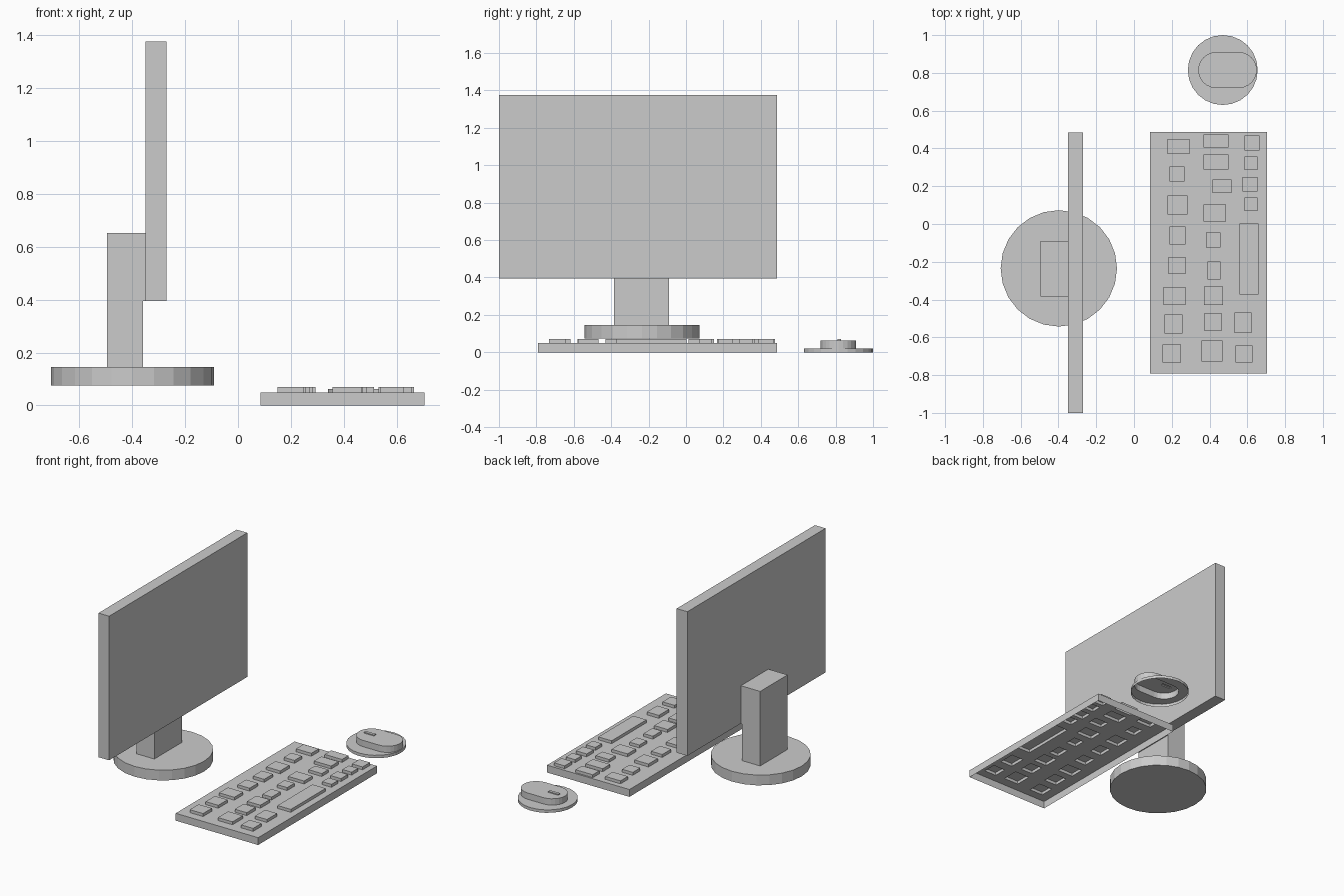
import bpy
import bmesh
from math import cos, sin, pi

cube = bpy.data.objects.get("Cube")
if cube:
    bpy.data.objects.remove(cube, do_unlink=True)

grey = bpy.data.materials.new("plain_grey")
grey.use_nodes = True
grey.diffuse_color = (0.6, 0.6, 0.6, 1)
grey.node_tree.nodes["Principled BSDF"].inputs["Base Color"].default_value = (0.6, 0.6, 0.6, 1)


def rectangle(x, y, width, depth):
    w, d = width / 2, depth / 2
    return [(x - w, y - d), (x + w, y - d), (x + w, y + d), (x - w, y + d)]


def circle(x, y, radius, sides=24):
    return [(x + radius * cos(2 * pi * i / sides), y + radius * sin(2 * pi * i / sides))
            for i in range(sides)]


def stadium(left, right, y, radius, steps=12):
    """Rounded slot outline lying along x."""
    outline = []
    for centre, start in ((right - radius, -pi / 2), (left + radius, pi / 2)):
        for i in range(steps + 1):
            angle = start + pi * i / steps
            outline.append((centre + radius * cos(angle), y + radius * sin(angle)))
    return outline


def finish(name, bm):
    mesh = bpy.data.meshes.new(name)
    bm.to_mesh(mesh)
    bm.free()
    mesh.materials.append(grey)
    obj = bpy.data.objects.new(name, mesh)
    bpy.context.collection.objects.link(obj)
    return obj


def extrude_outline(name, outline, bottom, top, holes=(), closed=False):
    """Walls and a top cap, with optional openings in the cap and a bottom face."""
    bm = bmesh.new()

    def ring(points, z):
        return [bm.verts.new((x, y, z)) for x, y in points]

    def ring_edges(verts):
        return [bm.edges.new((v, verts[i - 1])) for i, v in enumerate(verts)]

    upper = ring(outline, top)
    edges = ring_edges(upper)
    for hole in holes:
        edges += ring_edges(ring(hole, top))
    bmesh.ops.triangle_fill(bm, edges=edges, use_beauty=True, normal=(0, 0, 1))
    for face in bm.faces:
        face.normal_update()
        if face.normal.z < 0:
            face.normal_flip()
    lower = ring(outline, bottom)
    for i in range(len(outline)):
        bm.faces.new((lower[i - 1], lower[i], upper[i], upper[i - 1]))
    if closed:
        bm.faces.new(lower[::-1])
    return finish(name, bm)


# Monitor: panel, round foot and notched stand
extrude_outline("screen_panel", rectangle(-0.31, -0.257, 0.08, 1.485), 0.395, 1.375, closed=True)
extrude_outline("monitor_base", circle(-0.398, -0.235, 0.308), 0.075, 0.145, closed=True)

bm = bmesh.new()
profile = [(-0.495, 0.145), (-0.36, 0.145), (-0.36, 0.395),
           (-0.35, 0.395), (-0.35, 0.652), (-0.495, 0.652)]
side = bm.faces.new([bm.verts.new((x, -0.385, z)) for x, z in profile])
new = bmesh.ops.extrude_face_region(bm, geom=[side])["geom"]
bmesh.ops.translate(bm, vec=(0, 0.295, 0), verts=[g for g in new if isinstance(g, bmesh.types.BMVert)])
bmesh.ops.recalc_face_normals(bm, faces=bm.faces)
finish("monitor_stand", bm)

# Keyboard: open-bottomed tray with hollow keys (x, y, width, depth)
back_keys = [
    (0.235, 0.41, 0.115, 0.08), (0.227, 0.265, 0.08, 0.08), (0.23, 0.1, 0.105, 0.1),
    (0.23, -0.06, 0.085, 0.095), (0.228, -0.22, 0.09, 0.09), (0.214, -0.38, 0.115, 0.095),
    (0.21, -0.53, 0.095, 0.1), (0.2, -0.685, 0.1, 0.095)]
middle_keys = [
    (0.434, 0.44, 0.13, 0.07), (0.434, 0.328, 0.13, 0.08), (0.465, 0.2, 0.1, 0.07),
    (0.428, 0.058, 0.12, 0.09), (0.42, -0.085, 0.075, 0.08), (0.423, -0.245, 0.07, 0.095),
    (0.42, -0.38, 0.1, 0.1), (0.418, -0.52, 0.09, 0.095), (0.413, -0.672, 0.11, 0.11)]
front_keys = [
    (0.625, 0.428, 0.08, 0.08), (0.619, 0.322, 0.07, 0.07), (0.614, 0.21, 0.08, 0.075),
    (0.619, 0.105, 0.07, 0.07), (0.577, -0.523, 0.09, 0.11), (0.582, -0.688, 0.09, 0.09)]
space_bar = rectangle(0.608, -0.185, 0.1, 0.375)

openings = [space_bar]
for row, keys in (("back", back_keys), ("middle", middle_keys), ("front", front_keys)):
    for number, key in enumerate(keys, 1):
        outline = rectangle(*key)
        openings.append(outline)
        extrude_outline(f"{row}_key_{number}", outline, 0.05, 0.07)
extrude_outline("space_bar", space_bar, 0.05, 0.07)
extrude_outline("keyboard_case", rectangle(0.395, -0.152, 0.62, 1.277), 0, 0.05, holes=openings)

# Mouse: thin round pad, rounded body and scroll wheel, all hollow below
body = stadium(0.34, 0.65, 0.815, 0.095)
wheel = rectangle(0.418, 0.82, 0.075, 0.02)
extrude_outline("mouse_pad", circle(0.47, 0.815, 0.185), 0, 0.02, holes=[body])
extrude_outline("mouse_body", body, 0.02, 0.063, holes=[wheel])
extrude_outline("scroll_wheel", wheel, 0.063, 0.07)
